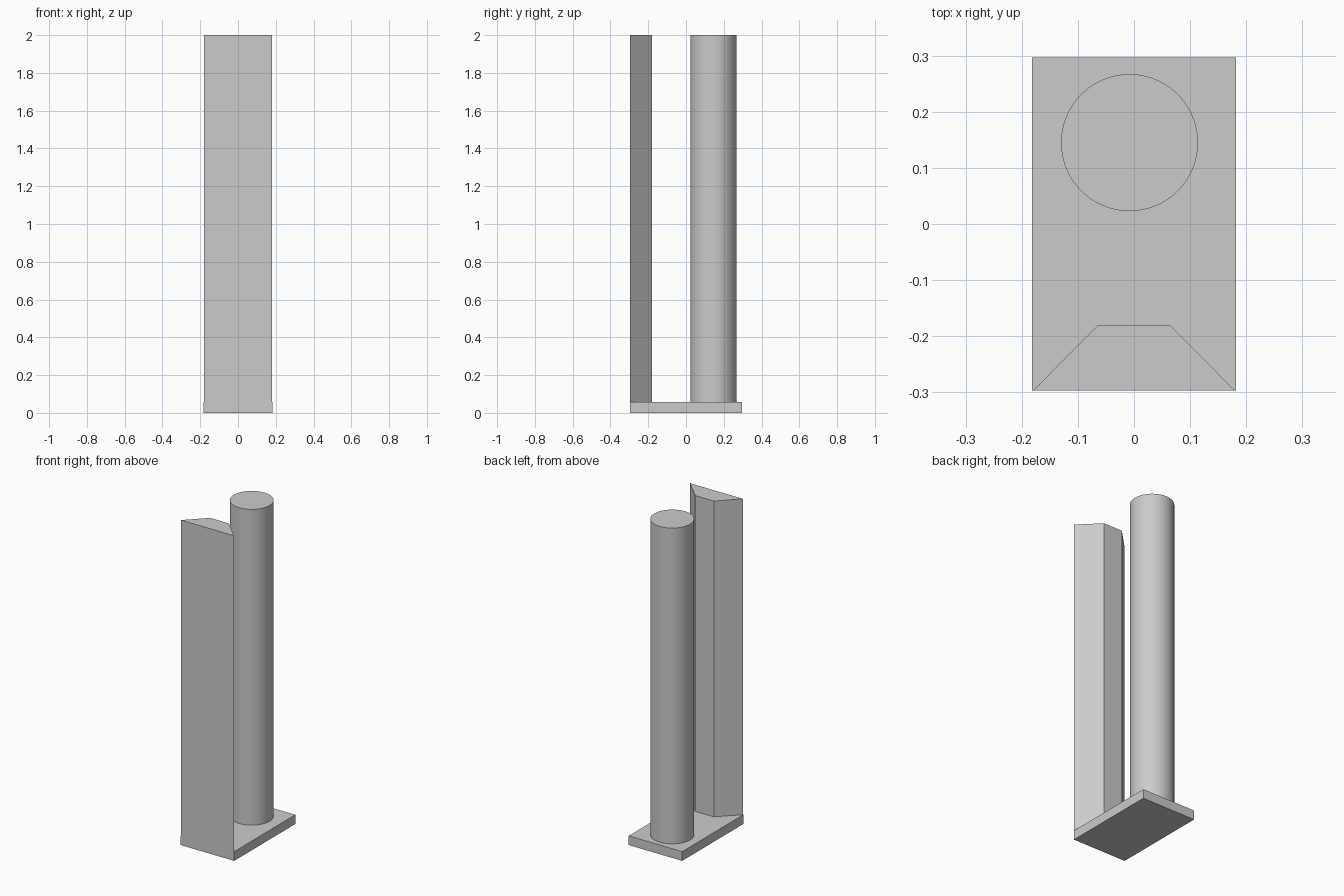
import bpy
import bmesh
import math

cube = bpy.data.objects.get("Cube")
if cube:
    bpy.data.objects.remove(cube, do_unlink=True)

# One plain grey for everything
grey = bpy.data.materials.new("plain_grey")
grey.use_nodes = True
colour = (0.6, 0.6, 0.6, 1.0)
grey.diffuse_color = colour
grey.node_tree.nodes["Principled BSDF"].inputs["Base Color"].default_value = colour


def prism(name, outline, z0, z1, smooth=False):
    """Extrude a flat outline from z0 up to z1."""
    bm = bmesh.new()
    face = bm.faces.new([bm.verts.new((x, y, z0)) for x, y in outline])
    top = bmesh.ops.extrude_face_region(bm, geom=[face])["geom"]
    verts = [v for v in top if isinstance(v, bmesh.types.BMVert)]
    bmesh.ops.translate(bm, verts=verts, vec=(0, 0, z1 - z0))
    bmesh.ops.recalc_face_normals(bm, faces=bm.faces)
    mesh = bpy.data.meshes.new(name)
    bm.to_mesh(mesh)
    bm.free()
    mesh.materials.append(grey)
    obj = bpy.data.objects.new(name, mesh)
    bpy.context.collection.objects.link(obj)
    if smooth:
        bpy.ops.object.select_all(action="DESELECT")
        obj.select_set(True)
        bpy.context.view_layer.objects.active = obj
        bpy.ops.object.shade_smooth_by_angle(angle=math.radians(30))
    return obj


BASE_TOP, TOP = 0.057, 2.0
W, FRONT, BACK = 0.182, -0.297, 0.297

# Base slab
prism("base_plate", [(-W, FRONT), (W, FRONT), (W, BACK), (-W, BACK)], 0, BASE_TOP)

# Tall front panel with bevelled back edges
prism("front_panel", [(-0.18, FRONT), (0.18, FRONT), (0.064, -0.18), (-0.064, -0.18)],
      BASE_TOP, TOP)

# Round column behind the panel
SIDES, R = 96, 0.122
angles = [2 * math.pi * i / SIDES for i in range(SIDES)]
prism("round_column", [(-0.008 + R * math.cos(a), 0.145 + R * math.sin(a)) for a in angles],
      BASE_TOP, TOP, smooth=True)
